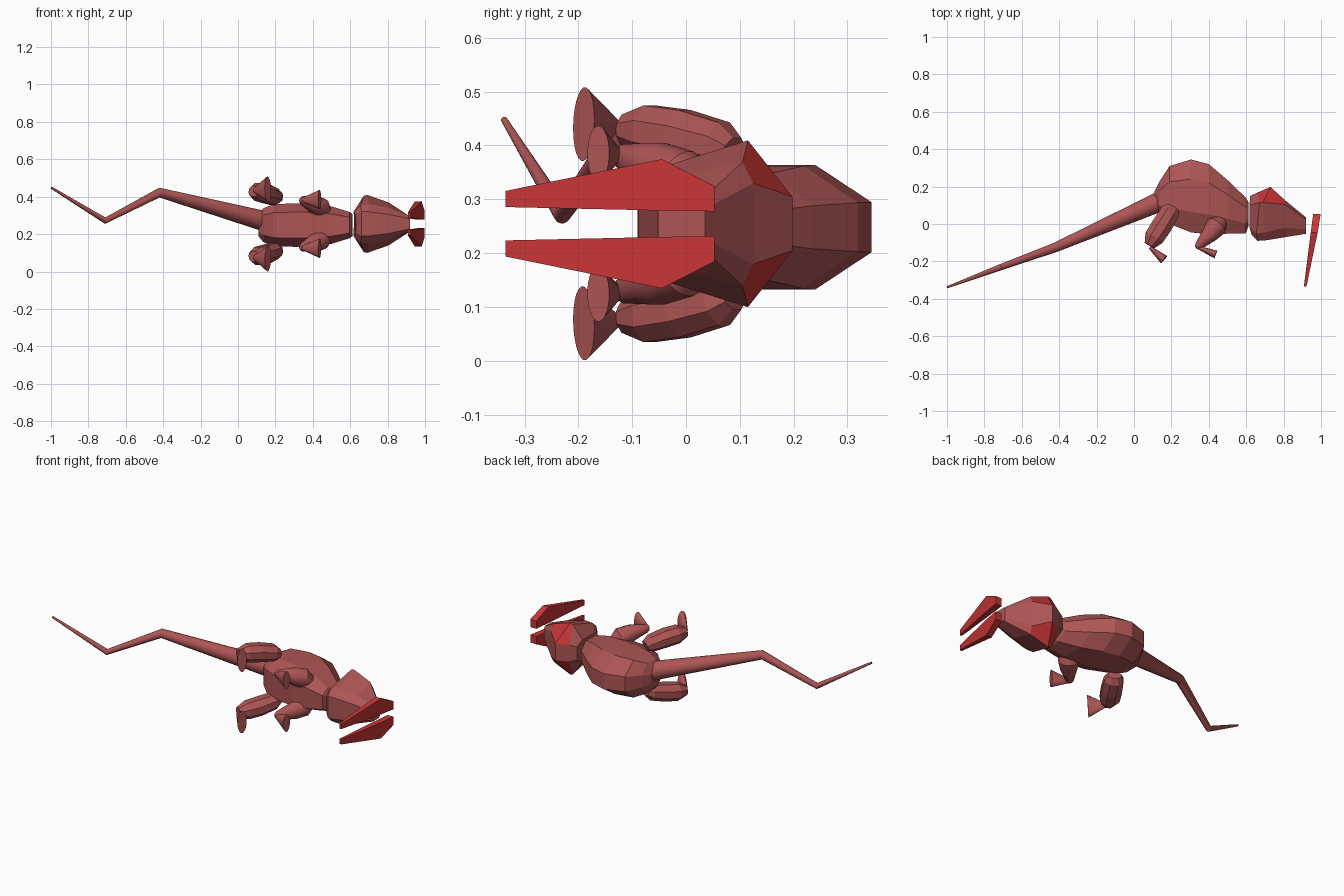
import bpy, bmesh, math
from mathutils import Vector

if "Cube" in bpy.data.objects:
    bpy.data.objects.remove(bpy.data.objects["Cube"])

MID = 0.2545  # plane of symmetry (the creature lies on its side: y is its up, x its front)


def material(name, rgb):
    m = bpy.data.materials.new(name)
    m.diffuse_color = (*rgb, 1)
    m.use_nodes = True
    m.node_tree.nodes["Principled BSDF"].inputs["Base Color"].default_value = m.diffuse_color
    return m


HIDE = material("dusty rose hide", (0.42, 0.09, 0.09))
RED = material("bright red", (0.57, 0.036, 0.036))


def loft(name, rings, mats=(HIDE,), smooth=False):
    """Skin a list of closed rings and cap both ends."""
    bm = bmesh.new()
    vs = [[bm.verts.new(p) for p in r] for r in rings]
    n = len(vs[0])
    for a, b in zip(vs, vs[1:]):
        for i in range(n):
            j = (i + 1) % n
            bm.faces.new((a[i], a[j], b[j], b[i]))
    bm.faces.new(vs[0][::-1])
    bm.faces.new(vs[-1])
    bmesh.ops.recalc_face_normals(bm, faces=bm.faces)
    me = bpy.data.meshes.new(name)
    bm.to_mesh(me)
    bm.free()
    ob = bpy.data.objects.new(name, me)
    bpy.context.collection.objects.link(ob)
    for m in mats:
        me.materials.append(m)
    if smooth:
        bpy.ops.object.select_all(action='DESELECT')
        ob.select_set(True)
        bpy.context.view_layer.objects.active = ob
        bpy.ops.object.shade_smooth_by_angle(angle=math.radians(35))
    return ob


def mirrored(half, mid=MID):
    """Close a half section of (x, y, half width) across the middle plane."""
    return [(x, y, mid + w) for x, y, w in half] + [(x, y, mid - w) for x, y, w in reversed(half)]


def tube(name, path, sides, smooth):
    """path: (centre, in-plane radius, sideways radius)"""
    pts = [Vector(p[0]) for p in path]
    rings = []
    for i, (c, ru, rv) in enumerate(path):
        d = (pts[min(i + 1, len(pts) - 1)] - pts[max(i - 1, 0)]).normalized()
        u = d.cross(Vector((0, 0, 1))).normalized()
        v = u.cross(d)
        rings.append([pts[i] + u * ru * math.cos(t) + v * rv * math.sin(t)
                      for t in (2 * math.pi * (k + 0.5) / sides for k in range(sides))])
    return loft(name, rings, smooth=smooth)


# Body: faceted sections of (x, top, bottom, half width)
sections = [(0.11, 0.175, 0.085, 0.06), (0.135, 0.225, 0.05, 0.09), (0.19, 0.31, 0.0, 0.112),
            (0.305, 0.345, -0.045, 0.116), (0.40, 0.32, -0.055, 0.114),
            (0.50, 0.235, -0.052, 0.10), (0.597, 0.142, -0.05, 0.07), (0.613, 0.115, -0.01, 0.058)]
body = []
for x, t, b, w in sections:
    h = t - b
    body.append(mirrored([(x, t, 0.4 * w), (x, t - 0.27 * h, w), (x, b + 0.28 * h, w), (x, b, 0.6 * w)], 0.248))
loft("body", body)

# Head: wide at the cheeks, narrowing to a blunt muzzle
head = [
    [(0.62, 0.15, 0.04), (0.618, 0.10, 0.065), (0.618, -0.02, 0.065), (0.63, -0.06, 0.05)],
    [(0.66, 0.168, 0.05), (0.672, 0.115, 0.15), (0.655, -0.05, 0.10), (0.66, -0.09, 0.065)],
    [(0.73, 0.198, 0.05), (0.69, 0.115, 0.155), (0.70, -0.045, 0.105), (0.70, -0.088, 0.065)],
    [(0.81, 0.125, 0.075), (0.805, 0.105, 0.115), (0.81, -0.02, 0.085), (0.81, -0.07, 0.05)],
    [(0.92, 0.035, 0.027), (0.92, 0.025, 0.04), (0.92, -0.03, 0.04), (0.92, -0.052, 0.027)],
]
ob = loft("head", [mirrored(r) for r in head], (HIDE, RED))
# Red patches on the upper cheeks
for f in ob.data.polygons:
    c = f.center
    if 0.66 < c.x < 0.80 and c.y > 0.11 and abs(c.z - MID) > 0.04:
        f.material_index = 1

# Tail: zigzag taper
tail = [((0.15, 0.125, 0.267), 0.055), ((-0.42, -0.125, 0.422), 0.026),
        ((-0.71, -0.23, 0.272), 0.017), ((-0.998, -0.338, 0.448), 0.006)]
tube("tail", [(c, r, r) for c, r in tail], 16, True)

for side, s in (("upper", 1), ("lower", -1)):
    def at(x, y, w):
        return (x, y, MID + s * w)

    # Hind leg: faceted barrel with a flared foot
    tube(side + "_hind_leg", [
        (at(0.207, 0.088, 0.135), 0.04, 0.028), (at(0.192, 0.062, 0.145), 0.056, 0.048),
        (at(0.148, -0.01, 0.162), 0.06, 0.054), (at(0.108, -0.072, 0.172), 0.057, 0.052),
        (at(0.083, -0.115, 0.175), 0.032, 0.03)], 8, False)
    tube(side + "_hind_foot", [(at(0.085, -0.125, 0.18), 0.008, 0.01),
                               (at(0.16, -0.19, 0.185), 0.026, 0.069)], 24, True)
    # Front leg: smooth taper with a smaller flared foot
    tube(side + "_front_leg", [
        (at(0.462, 0.015, 0.06), 0.04, 0.04), (at(0.44, -0.012, 0.085), 0.058, 0.056),
        (at(0.405, -0.055, 0.105), 0.046, 0.048), (at(0.345, -0.118, 0.125), 0.022, 0.024),
        (at(0.335, -0.128, 0.127), 0.012, 0.012)], 16, True)
    tube(side + "_front_foot", [(at(0.335, -0.122, 0.128), 0.008, 0.008),
                                (at(0.437, -0.163, 0.13), 0.022, 0.052)], 24, True)
    # Tusk: tapering blade of (y, inner, outer, back x, front x)
    blade = [(0.053, 0.023, 0.07, 0.958, 0.998), (-0.045, 0.0245, 0.12, 0.945, 0.982),
             (-0.335, 0.031, 0.061, 0.908, 0.922)]
    loft(side + "_tusk", [[at(b, y, i), at(f, y, i), at(f, y, o), at(b, y, o)]
                          for y, i, o, b, f in blade], (RED,))
